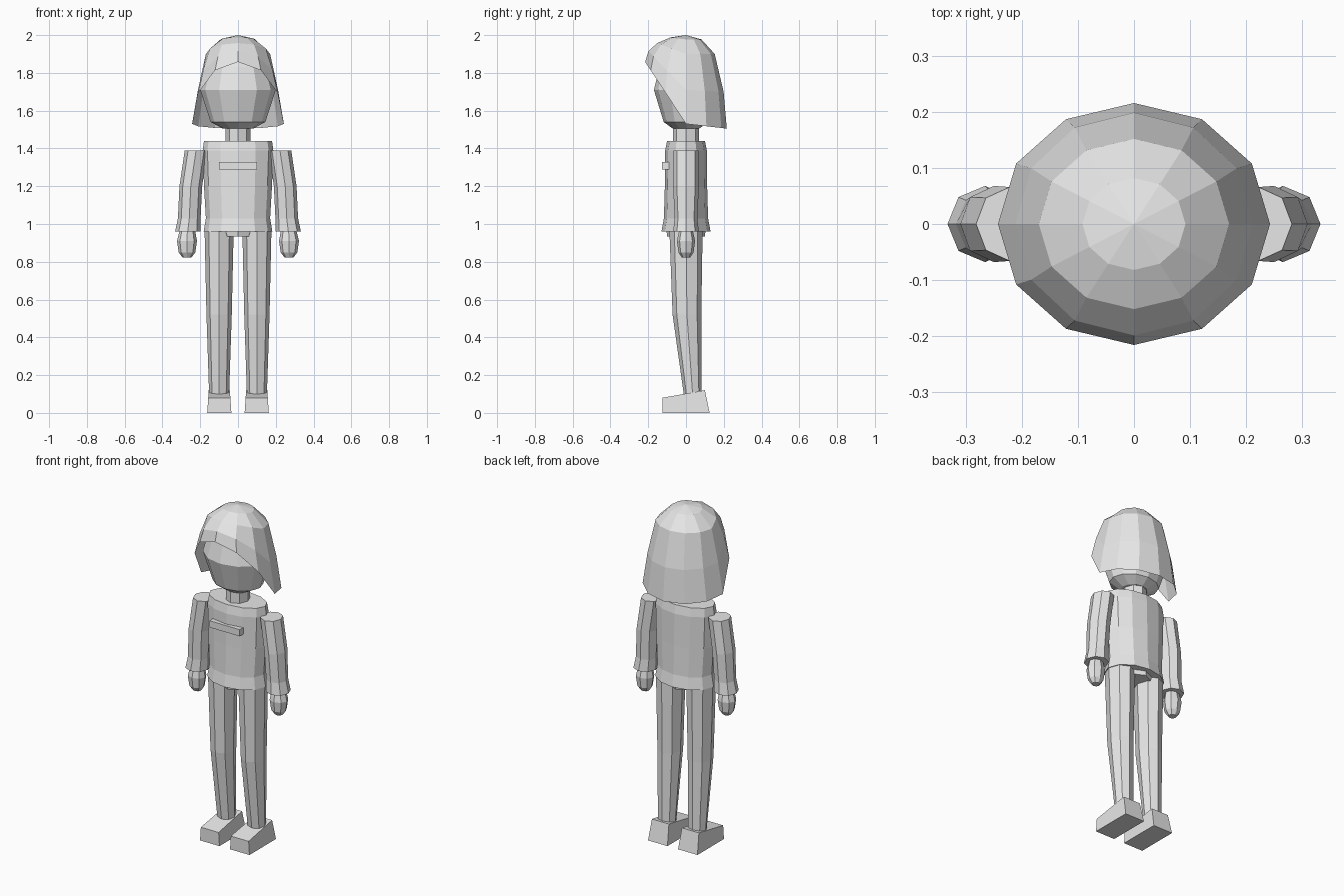
import bpy
import math

cube = bpy.data.objects.get("Cube")
if cube:
    bpy.data.objects.remove(cube)

grey = bpy.data.materials.new("light_grey")
grey.use_nodes = True
COLOUR = (0.8, 0.8, 0.8, 1)
grey.diffuse_color = COLOUR
grey.node_tree.nodes["Principled BSDF"].inputs["Base Color"].default_value = COLOUR


def make(name, verts, faces):
    mesh = bpy.data.meshes.new(name)
    mesh.from_pydata(verts, [], faces)
    mesh.materials.append(grey)
    obj = bpy.data.objects.new(name, mesh)
    bpy.context.collection.objects.link(obj)
    return obj


def loft(name, rings, sides, side=1):
    """Stack of elliptical rings (cx, cy, z, rx, ry) from top to bottom, capped."""
    verts = []
    for cx, cy, z, rx, ry in rings:
        for i in range(sides):
            a = math.tau * i / sides - math.pi / 2
            verts.append((side * (cx + rx * math.cos(a)), cy + ry * math.sin(a), z))
    faces = [tuple(range(sides))]
    for r in range(len(rings) - 1):
        for i in range(sides):
            j = (i + 1) % sides
            a, b = r * sides, (r + 1) * sides
            faces.append((a + i, b + i, b + j, a + j))
    last = (len(rings) - 1) * sides
    faces.append(tuple(last + i for i in reversed(range(sides))))
    if side < 0:
        faces = [f[::-1] for f in faces]
    return make(name, verts, faces)


def block(name, x, profile, taper=0.0):
    """Side profile of four (y, z) points spanning x[0]..x[1], narrower at its top."""
    top = max(z for y, z in profile)
    verts = []
    for edge, inward in zip(x, (1, -1)):
        verts += [(edge + inward * taper * z / top, y, z) for y, z in profile]
    faces = [(3, 2, 1, 0), (4, 5, 6, 7)]
    faces += [(i, (i + 1) % 4, (i + 1) % 4 + 4, i + 4) for i in range(4)]
    return make(name, verts, faces)


def hair():
    """Open bobbed shell whose rings tilt up towards the face."""
    # radius x, radius y, height at front, side and back
    rings = [(0.092, 0.082, 1.988, 1.977, 1.977), (0.17, 0.152, 1.958, 1.9, 1.9),
             (0.212, 0.199, 1.915, 1.71, 1.7), (0.243, 0.216, 1.858, 1.53, 1.505)]
    n = 12
    verts = [(0, 0, 2)]
    for rx, ry, front, mid, back in rings:
        for i in range(n):
            a = math.tau * i / n - math.pi / 2
            s = math.sin(a)
            z = mid + (back - mid) * s if s > 0 else mid - (front - mid) * s
            verts.append((rx * math.cos(a), ry * s, z))
    faces = [(0, 1 + i, 1 + (i + 1) % n) for i in range(n)]
    for r in range(len(rings) - 1):
        a, b = 1 + r * n, 1 + (r + 1) * n
        for i in range(n):
            j = (i + 1) % n
            faces.append((a + i, b + i, b + j, a + j))
    make("hair", verts, faces)


# Head and neck
hair()
loft("head", [(0, 0, 1.9, 0.09, 0.08), (0, 0, 1.83, 0.165, 0.14), (0, 0, 1.71, 0.2, 0.17),
              (0, 0, 1.54, 0.145, 0.118), (0, 0, 1.505, 0.08, 0.07)], 12)
loft("neck", [(0, 0, 1.52, 0.065, 0.07), (0, 0, 1.43, 0.065, 0.07)], 8)

# Torso, hips and chest strip
loft("torso", [(0, 0, 1.44, 0.18, 0.1), (0, 0, 1.39, 0.187, 0.11), (0, 0, 1.2, 0.18, 0.112),
               (0, 0, 1.03, 0.17, 0.117), (0, 0, 0.96, 0.182, 0.13)], 12)
loft("hips", [(0, 0, 0.98, 0.1, 0.105), (0, 0, 0.935, 0.08, 0.1)], 8)
block("chest_strip", (-0.1, 0.1), [(-0.127, 1.288), (-0.09, 1.288),
                                   (-0.09, 1.328), (-0.127, 1.328)])

# Limbs, mirrored across x
for side, label in ((1, "left"), (-1, "right")):
    loft(label + "_sleeve", [(0.222, 0, 1.39, 0.06, 0.066), (0.25, 0, 1.2, 0.06, 0.068),
                             (0.258, 0, 1.03, 0.06, 0.06), (0.266, 0, 0.96, 0.067, 0.068)], 8, side)
    loft(label + "_hand", [(0.268, 0, 0.97, 0.04, 0.035), (0.27, 0, 0.91, 0.053, 0.048),
                           (0.27, 0, 0.85, 0.044, 0.04), (0.27, 0, 0.823, 0.024, 0.022)], 8, side)
    loft(label + "_leg", [(0.1, 0, 0.97, 0.077, 0.088), (0.1, 0.005, 0.52, 0.067, 0.076),
                          (0.1, 0.035, 0.1, 0.053, 0.047)], 8, side)
    block(label + "_foot", sorted((side * 0.035, side * 0.163)),
          [(-0.125, 0), (0.125, 0), (0.1, 0.12), (-0.125, 0.08)], 0.008)
